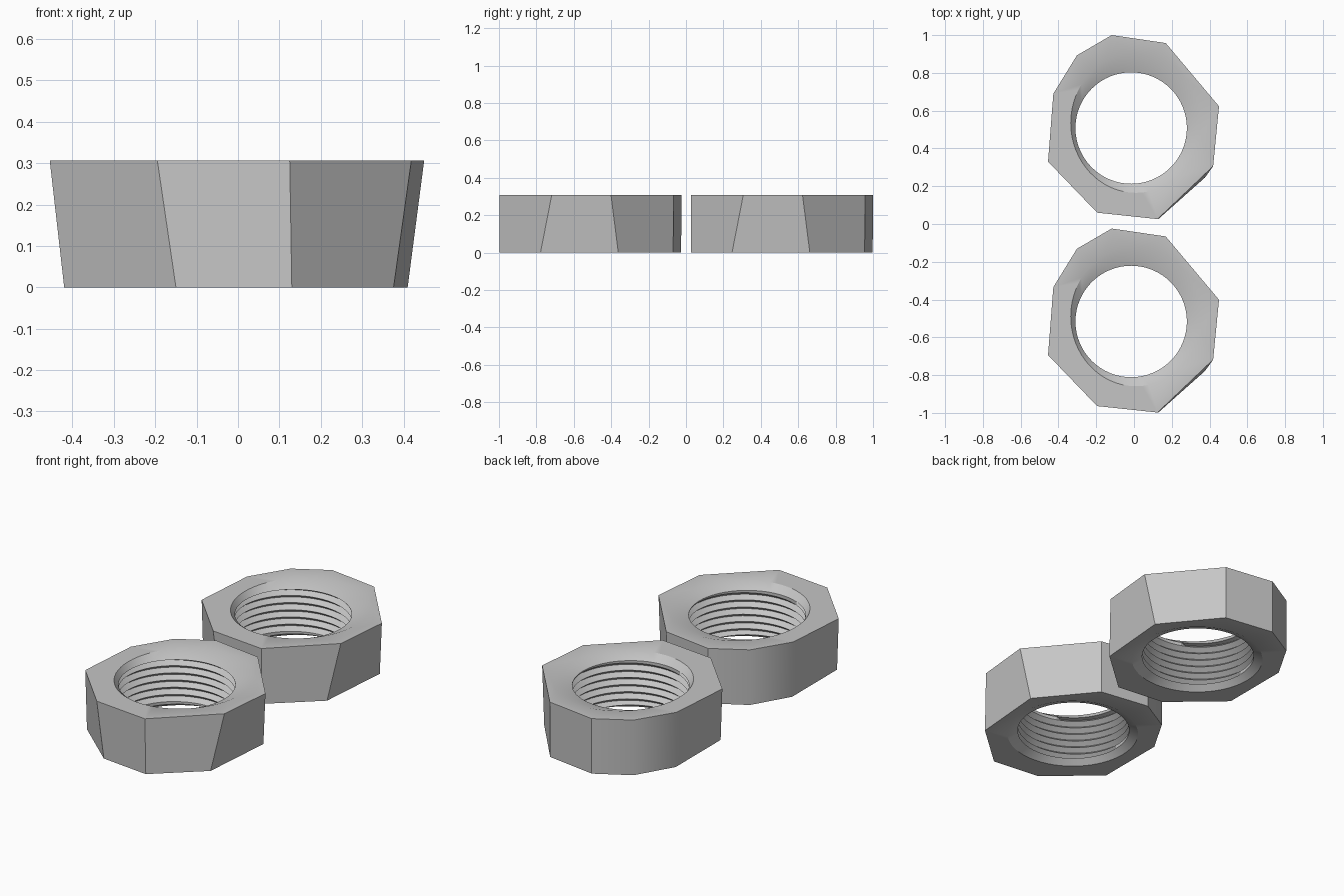
import bpy, bmesh, math

cube = bpy.data.objects.get("Cube")
if cube:
    bpy.data.objects.remove(cube)

HEIGHT = 0.307
CHAMFER = 0.03
SEG = 64
PITCH = 0.04
CREST, ROOT = 0.295, 0.32
BORE = (-0.015, 0.508)
SPACING = 1.024

# Outer outline of one nut, top and bottom corners matched in order
TOP = [(-0.455, 0.33), (-0.195, 0.06), (0.125, 0.026), (0.419, 0.306), (0.45, 0.623),
       (0.168, 0.958), (-0.118, 1.0), (-0.302, 0.893), (-0.427, 0.69)]
BOTTOM = [(-0.42, 0.295), (-0.15, 0.058), (0.13, 0.027), (0.376, 0.246), (0.41, 0.662),
          (0.168, 0.955), (-0.118, 0.998), (-0.302, 0.893), (-0.42, 0.69)]

steel = bpy.data.materials.new("light_steel_grey")
steel.use_nodes = True
colour = (0.56, 0.56, 0.56, 1)
steel.diffuse_color = colour
steel.node_tree.nodes["Principled BSDF"].inputs["Base Color"].default_value = colour


def loop(bm, points, z):
    return [bm.verts.new((x, y, z)) for x, y in points]


def ellipse(cx, cy, rx, ry):
    angles = [2 * math.pi * i / SEG for i in range(SEG)]
    return [(cx + rx * math.cos(a), cy + ry * math.sin(a)) for a in angles]


def bridge(bm, a, b):
    n = len(a)
    for i in range(n):
        j = (i + 1) % n
        bm.faces.new((a[i], a[j], b[j], b[i]))


def cap(bm, outer, inner):
    edges = []
    for ring in (outer, inner):
        for i, v in enumerate(ring):
            w = ring[(i + 1) % len(ring)]
            edges.append(bm.edges.get((v, w)) or bm.edges.new((v, w)))
    bmesh.ops.triangle_fill(bm, edges=edges, use_beauty=True)


def add_thread(bm):
    # Helical rows, clamped to the chamfer rings at both ends
    low, high = CHAMFER, HEIGHT - CHAMFER
    turns = math.ceil((high - low) / PITCH) + 1
    rows = []
    for k in range(-2, 2 * turns + 1):
        row = []
        for i in range(SEG + 1):
            t = i / SEG
            z = low + (k / 2 + t) * PITCH
            r = CREST if k % 2 == 0 else ROOT
            if z <= low or z >= high:
                z, r = min(max(z, low), high), CREST
            a = 2 * math.pi * t
            row.append(bm.verts.new((BORE[0] + r * math.cos(a), BORE[1] + r * math.sin(a), z)))
        rows.append(row)
    for a, b in zip(rows, rows[1:]):
        for i in range(SEG):
            quad = (a[i], a[i + 1], b[i + 1], b[i])
            if len({round(v.co.z, 5) for v in quad}) > 1:
                bm.faces.new(quad)


def build_nut():
    bm = bmesh.new()
    top, bottom = loop(bm, TOP, HEIGHT), loop(bm, BOTTOM, 0)
    bridge(bm, bottom, top)
    # Countersunk mouths and flat end faces
    top_mouth = loop(bm, ellipse(0.01, 0.535, 0.345, 0.37), HEIGHT)
    low_mouth = loop(bm, ellipse(0.0, 0.52, 0.345, 0.345), 0)
    bore = ellipse(*BORE, CREST, CREST)
    bridge(bm, top_mouth, loop(bm, bore, HEIGHT - CHAMFER))
    bridge(bm, low_mouth, loop(bm, bore, CHAMFER))
    cap(bm, top, top_mouth)
    cap(bm, bottom, low_mouth)
    add_thread(bm)
    bmesh.ops.remove_doubles(bm, verts=bm.verts, dist=0.0002)
    loose = [v for v in bm.verts if not v.link_faces]
    bmesh.ops.delete(bm, geom=loose, context='VERTS')
    bmesh.ops.recalc_face_normals(bm, faces=bm.faces)
    mesh = bpy.data.meshes.new("nut")
    bm.to_mesh(mesh)
    bm.free()
    mesh.materials.append(steel)
    return mesh


# Two identical nuts, one behind the other
nut_mesh = build_nut()
for name, y in (("rear_nut", 0), ("front_nut", -SPACING)):
    nut = bpy.data.objects.new(name, nut_mesh)
    nut.location.y = y
    bpy.context.collection.objects.link(nut)

bpy.ops.object.select_all(action='DESELECT')
nut.select_set(True)
bpy.context.view_layer.objects.active = nut
bpy.ops.object.shade_smooth_by_angle(angle=math.radians(30))
